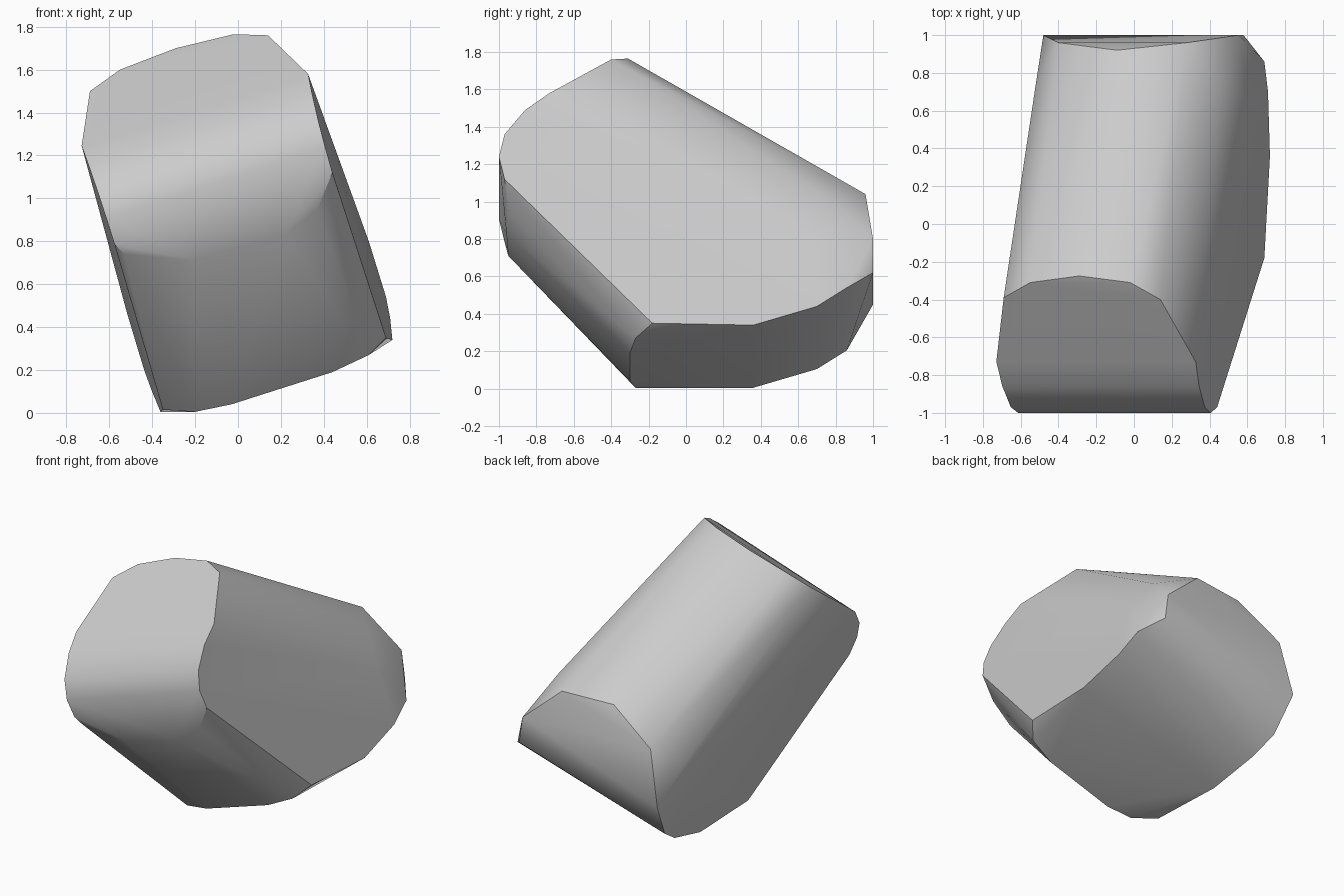
import bpy, bmesh, math

cube = bpy.data.objects.get("Cube")
if cube:
    bpy.data.objects.remove(cube, do_unlink=True)

# Material
stone = bpy.data.materials.new("stone_grey")
stone.use_nodes = True
colour = (0.6, 0.6, 0.6, 1.0)
stone.diffuse_color = colour
stone.node_tree.nodes["Principled BSDF"].inputs["Base Color"].default_value = colour


# The two broad flat sides lie on leaning planes
def left_side(y, z):
    return 0.69 + 0.05 * (y + 0.18) - 0.273 * (z - 0.35)


def right_side(y, z):
    return -0.36 - 0.027 * (y - 0.36) - 0.32 * z


# Rim shared by both broad sides, as (y, z); the right one sits lower
rim = [(-0.73, 1.58), (-0.86, 1.49), (-0.97, 1.36), (-1, 1.24), (-0.97, 1.12),
       (-0.18, 0.35), (0.36, 0.34), (0.7, 0.44), (0.86, 0.54), (0.67, 0.8)]
drop = 0.335
points = []
for y, z in rim:
    low = max(z - drop, 0)
    points.append((left_side(y, z), y, z))
    points.append((right_side(y, low), y, low))

# Upper front ridge, between the front facet and the sloping top
points += [(-0.69, -0.39, 1.5), (-0.55, -0.31, 1.6), (-0.29, -0.275, 1.7),
           (-0.02, -0.31, 1.765), (0.14, -0.4, 1.76)]
# Back ridge and back corners
points += [(-0.4, 0.96, 0.82), (-0.09, 0.92, 1.03), (0.28, 0.96, 1.04),
           (0.25, 0.83, 1.11), (0.46, 0.74, 1.03), (-0.52, 0.74, 0.68),
           (0.555, 1, 0.8), (0.58, 1, 0.62), (-0.48, 1, 0.45)]
# Lower front bulge
points += [(0.37, -0.95, 0.95), (0.22, -0.96, 0.83), (-0.2, -0.95, 0.71),
           (-0.53, -0.95, 0.74)]
# Lower front edge near the ground
points += [(0.61, -0.27, 0.27), (0.44, -0.3, 0.19), (-0.03, -0.3, 0.04),
           (-0.2, -0.27, 0.005)]

# Wrap the outline points in one convex stone
bm = bmesh.new()
for p in points:
    bm.verts.new(p)
hull = bmesh.ops.convex_hull(bm, input=bm.verts)
loose = {v for v in hull["geom_interior"] + hull["geom_unused"]
         if isinstance(v, bmesh.types.BMVert)}
bmesh.ops.delete(bm, geom=list(loose), context="VERTS")
bmesh.ops.dissolve_limit(bm, angle_limit=math.radians(2), verts=bm.verts, edges=bm.edges)
bmesh.ops.recalc_face_normals(bm, faces=bm.faces)

mesh = bpy.data.meshes.new("boulder")
bm.to_mesh(mesh)
bm.free()
mesh.materials.append(stone)
boulder = bpy.data.objects.new("boulder", mesh)
bpy.context.collection.objects.link(boulder)

# Smooth the soft bends, keep the hard rims
bpy.context.view_layer.objects.active = boulder
boulder.select_set(True)
bpy.ops.object.shade_smooth_by_angle(angle=math.radians(30))
